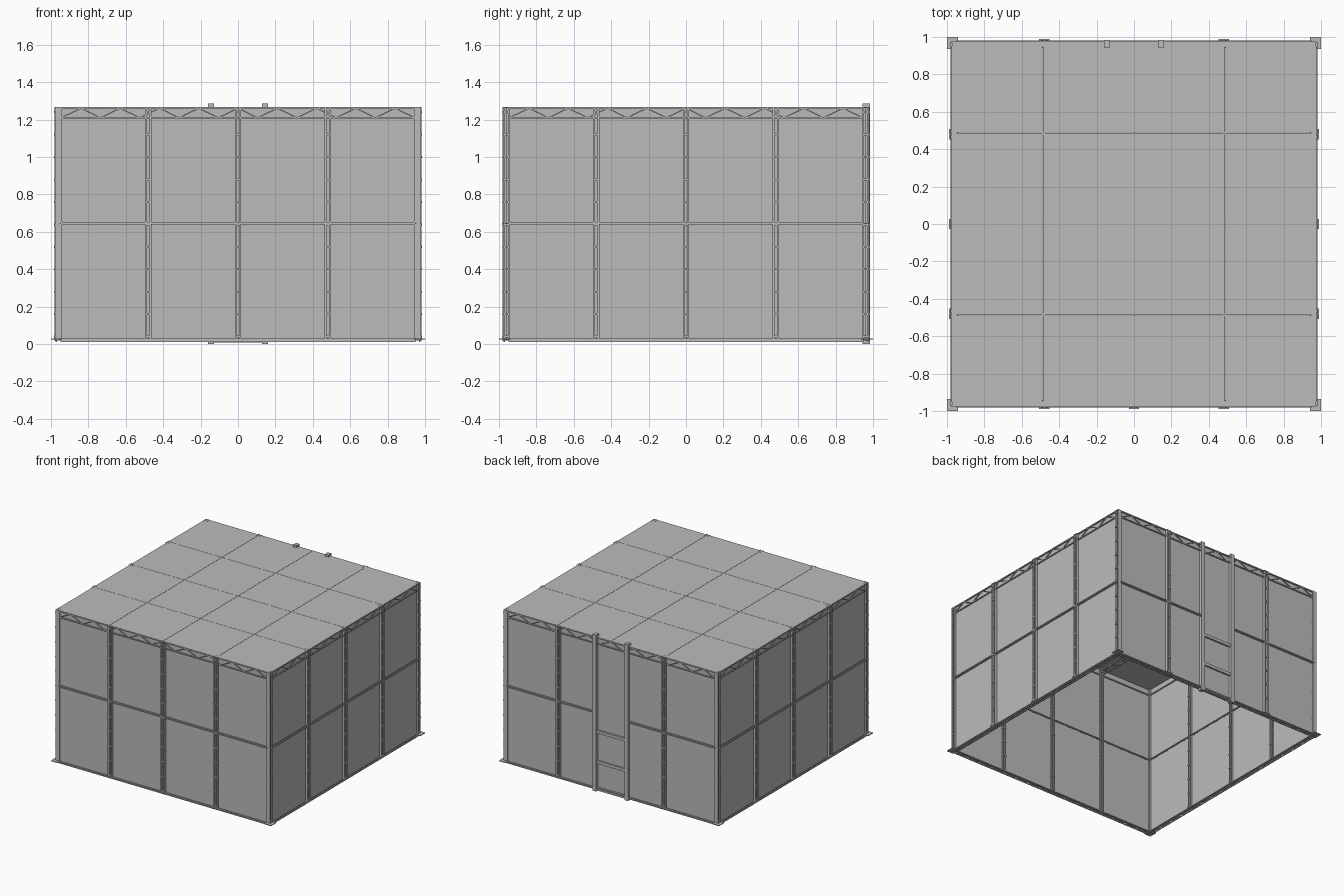
import bpy, bmesh, math
from mathutils import Vector, Matrix

if "Cube" in bpy.data.objects:
    bpy.data.objects.remove(bpy.data.objects["Cube"])

grey = bpy.data.materials.new("light_grey")
grey.use_nodes = True
COLOUR = (0.5, 0.5, 0.5, 1)
grey.diffuse_color = COLOUR
grey.node_tree.nodes["Principled BSDF"].inputs["Base Color"].default_value = COLOUR

EDGE, TOP, MID = 0.975, 1.265, 0.645
POSTS = (-0.48, 0, 0.48)


class Part:
    """Collects boxes and bars into one named object."""
    def __init__(self, name):
        self.name, self.bm = name, bmesh.new()

    def box(self, x, y, z):
        size = Vector((x[1] - x[0], y[1] - y[0], z[1] - z[0]))
        mid = Vector((sum(x), sum(y), sum(z))) / 2
        bmesh.ops.create_cube(self.bm, size=1,
                              matrix=Matrix.Translation(mid) @ Matrix.Diagonal(size).to_4x4())

    def bar(self, a, b, w=0.006):
        a, b = Vector(a), Vector(b)
        turn = (b - a).to_track_quat('Z', 'Y').to_matrix().to_4x4()
        scale = Matrix.Diagonal((w, w, (b - a).length, 1))
        bmesh.ops.create_cube(self.bm, size=1,
                              matrix=Matrix.Translation((a + b) / 2) @ turn @ scale)

    def zigzag(self, a, b, offset, count, w=0.005):
        """Chord a-b, a second chord shifted by offset, and diagonals between."""
        a, b, offset = Vector(a), Vector(b), Vector(offset)
        self.bar(a, b, 0.008)
        self.bar(a + offset, b + offset, 0.008)
        pts = [a.lerp(b, i / count) + offset * (i % 2) for i in range(count + 1)]
        for p, q in zip(pts, pts[1:]):
            self.bar(p, q, w)

    def finish(self, turn=0):
        self.bm.transform(Matrix.Rotation(turn, 4, 'Z'))
        mesh = bpy.data.meshes.new(self.name)
        self.bm.to_mesh(mesh)
        self.bm.free()
        mesh.materials.append(grey)
        bpy.context.collection.objects.link(bpy.data.objects.new(self.name, mesh))


def battened_column(part, x, y, width):
    """Two uprights joined by small plates, standing against a wall."""
    for s in (-1, 1):
        cx = x + s * (width / 2 - 0.005)
        part.box((cx - 0.005, cx + 0.005), (y - 0.018, y + 0.018), (0.02, TOP + 0.003))
    for i in range(11):
        z = 0.04 + i * 0.12
        part.box((x - width / 2, x + width / 2), (y - 0.02, y + 0.02), (z - 0.005, z + 0.005))


def build_wall(side, turn):
    back = side == "back"
    # Sheet wall
    panel = Part(side + "_wall_panel")
    panel.box((-0.96, 0.96), (-0.961, -0.957), (0.02, TOP - 0.004))
    panel.finish(turn)
    # Columns with foot plates
    columns = Part(side + "_columns")
    for x in POSTS:
        if back and x == 0:
            continue
        battened_column(columns, x, -0.964, 0.034)
        columns.box((x - 0.027, x + 0.027), (-0.99, -0.945), (0.024, 0.03))
    columns.finish(turn)
    # Horizontal lattice rails at mid height and at the floor
    for name, z in (("mid_rail", MID), ("floor_rail", 0.021)):
        rail = Part(side + "_" + name)
        spans = [(-0.95, -0.15), (0.15, 0.95)] if back and z == MID else [(-0.95, 0.95)]
        for x0, x1 in spans:
            count = round((x1 - x0) / 0.06)
            for dz in (-0.006, 0.006):
                rail.bar((x0, -0.972, z + dz), (x1, -0.972, z + dz), 0.006)
            rail.zigzag((x0, -0.978, z), (x1, -0.978, z), (0, 0.034, 0), count)
        rail.finish(turn)
    # Roof edge truss
    truss = Part(side + "_roof_truss")
    truss.zigzag((-0.945, -0.971, 1.21), (0.945, -0.971, 1.21), (0, 0, TOP - 1.214), 18, 0.006)
    truss.bar((-0.945, -0.949, 1.21), (0.945, -0.949, 1.21), 0.008)
    truss.finish(turn)


for k, side in enumerate(("front", "left", "back", "right")):
    build_wall(side, k * math.pi / 2)

# Corner columns: solid front and back flanges, battened on the sides
corners = Part("corner_columns")
for sx in (-1, 1):
    for sy in (-1, 1):
        def span(s, a, b):
            return tuple(sorted((s * a, s * b)))
        corners.box(span(sx, 0.942, EDGE), span(sy, 0.967, EDGE), (0.02, TOP + 0.003))
        corners.box(span(sx, 0.942, EDGE), span(sy, 0.943, 0.951), (0.02, TOP + 0.003))
        for i in range(11):
            z = 0.04 + i * 0.12
            corners.box(span(sx, 0.945, 0.98), span(sy, 0.945, 0.973), (z - 0.005, z + 0.005))
        # L-shaped foot plate
        corners.box(span(sx, 0.94, 1), span(sy, 0.97, 1), (0.024, 0.03))
        corners.box(span(sx, 0.95, 1), span(sy, 0.935, 0.97), (0.024, 0.03))
corners.finish()

# Roof sheets, four by four with fine seams
roof = Part("roof_panels")
STEP = EDGE / 2
for i in range(-2, 2):
    for j in range(-2, 2):
        roof.box((i * STEP + 0.001, (i + 1) * STEP - 0.001),
                 (j * STEP + 0.001, (j + 1) * STEP - 0.001), (TOP - 0.003, TOP + 0.002))
roof.finish()

# Roof trusses under the seams
grid = Part("roof_grid_trusses")
for p in POSTS:
    grid.zigzag((p, -0.95, 1.21), (p, 0.95, 1.21), (0, 0, 0.045), 18)
    grid.zigzag((-0.95, p, 1.21), (0.95, p, 1.21), (0, 0, 0.045), 18)
grid.finish()

# Doorway frame in the back wall: two tall posts and crossbars
door = Part("door_frame")
for s in (-1, 1):
    door.box((s * 0.145 - 0.016, s * 0.145 + 0.016), (0.945, 0.983), (0, 1.285))
for z in (0.02, 0.24, 0.49):
    door.box((-0.13, 0.13), (0.955, 0.976), (z - 0.012, z + 0.012))
door.finish()
